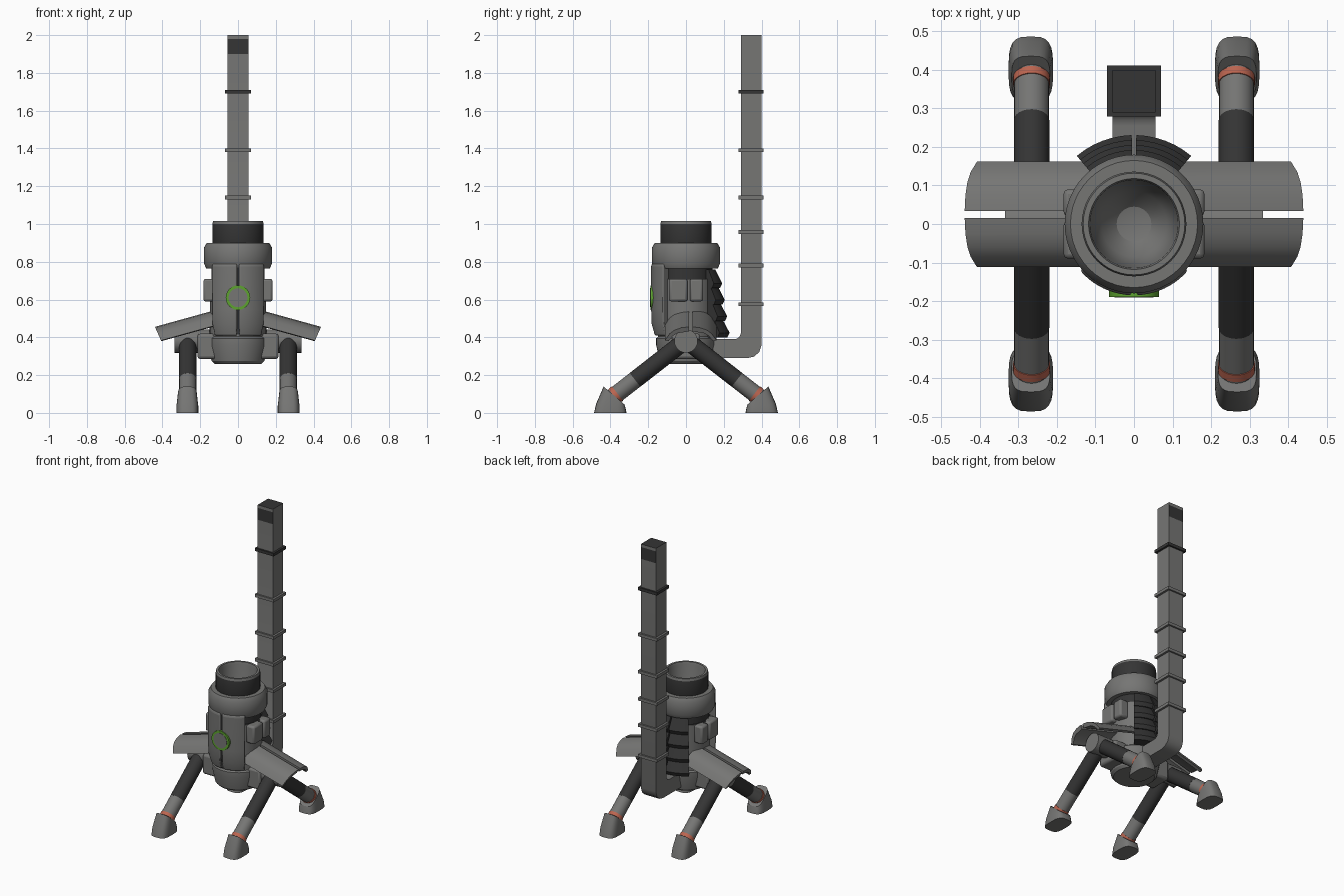
import bpy, bmesh, math
from mathutils import Vector

if "Cube" in bpy.data.objects:
    bpy.data.objects.remove(bpy.data.objects["Cube"])


def material(name, rgb):
    m = bpy.data.materials.new(name)
    m.diffuse_color = (*rgb, 1)
    m.use_nodes = True
    m.node_tree.nodes["Principled BSDF"].inputs["Base Color"].default_value = m.diffuse_color
    return m


GREY = material("grey metal", (0.18, 0.18, 0.175))
DARK = material("dark metal", (0.035, 0.035, 0.035))
ORANGE = material("orange band", (0.50, 0.13, 0.08))
GREEN = material("green glow", (0.11, 0.36, 0.03))


def finish(name, bm, mats, bevel=0.0):
    bmesh.ops.recalc_face_normals(bm, faces=bm.faces)
    me = bpy.data.meshes.new(name)
    bm.to_mesh(me)
    bm.free()
    ob = bpy.data.objects.new(name, me)
    bpy.context.collection.objects.link(ob)
    for m in mats:
        me.materials.append(m)
    if bevel:
        b = ob.modifiers.new("bevel", 'BEVEL')
        b.width, b.segments = bevel, 2
    return ob


def loft(name, rings, mat, bevel=0.0):
    """Skin between closed rings, with end caps."""
    bm = bmesh.new()
    vs = [[bm.verts.new(p) for p in r] for r in rings]
    n = len(rings[0])
    for a, b in zip(vs, vs[1:]):
        for i in range(n):
            j = (i + 1) % n
            bm.faces.new((a[i], a[j], b[j], b[i]))
    bm.faces.new(vs[0])
    bm.faces.new(vs[-1])
    return finish(name, bm, [mat], bevel)


def lathe(name, prof, mats, idx=None, steps=48):
    """Full turn of an (r, z) profile; idx gives a material per segment."""
    bm = bmesh.new()
    rows = []
    for r, z in prof:
        if r == 0:
            rows.append([bm.verts.new((0, 0, z))] * steps)
        else:
            rows.append([bm.verts.new((r * math.cos(t), r * math.sin(t), z))
                         for t in (2 * math.pi * i / steps for i in range(steps))])
    for k, (a, b) in enumerate(zip(rows, rows[1:])):
        for i in range(steps):
            j = (i + 1) % steps
            f = bm.faces.new(list(dict.fromkeys((a[i], a[j], b[j], b[i]))))
            f.material_index = idx[k] if idx else 0
    return finish(name, bm, mats)


def arc(name, prof, mat, a0, a1, steps=10, bevel=0.0):
    """Curved plate: closed (r, z) section swept from a0 to a1 degrees."""
    rings = []
    for i in range(steps + 1):
        t = math.radians(a0 + (a1 - a0) * i / steps)
        rings.append([(r * math.cos(t), r * math.sin(t), z) for r, z in prof])
    return loft(name, rings, mat, bevel)


def rod(name, p, q, r, mat, steps=24):
    p, q = Vector(p), Vector(q)
    rot = (q - p).to_track_quat('Z', 'Y')
    circ = [rot @ Vector((r * math.cos(t), r * math.sin(t), 0))
            for t in (2 * math.pi * i / steps for i in range(steps))]
    return loft(name, [[p + c for c in circ], [q + c for c in circ]], mat)


def box(name, lo, hi, mat, bevel=0.0):
    (a, b, c), (d, e, f) = lo, hi
    return loft(name, [[(a, b, z), (d, b, z), (d, e, z), (a, e, z)] for z in (c, f)], mat, bevel)


# Base bowl, core, collar and hollow muzzle
lathe("base_bowl", [(0, .26), (.125, .26), (.14, .275), (.158, .36), (.158, .395), (.14, .41), (0, .41)], [GREY])
lathe("core", [(0, .40), (.148, .40), (.148, .71), (.14, .71), (.14, .79), (0, .79)], [GREY, DARK], [0, 0, 1, 1, 1])
lathe("collar", [(.12, .765), (.168, .765), (.18, .79), (.18, .875), (.165, .90), (.12, .90)], [GREY])
lathe("muzzle", [(.13, .88), (.136, .90), (.136, 1.0), (.132, 1.015), (.118, 1.015), (.114, 1.0),
                 (.108, .92), (.085, .85), (.045, .81), (0, .80)],
      [GREY, DARK], [1, 1, 0, 0, 0, 0, 0, 0, 0])

# Front armour, split down the middle
panel = [(.13, .41), (.165, .41), (.182, .47), (.185, .55), (.185, .78), (.175, .795), (.13, .795)]
for a0, a1, side in ((-139, -92, "left"), (-88, -41, "right")):
    arc("front_panel_" + side, panel, GREY, a0, a1, 10, .006)
box("front_panel_seam", (-.01, -.17, .42), (.01, -.12, .78), DARK)

# Round green lamp
rod("lamp_ring", (0, -.15, .61), (0, -.189, .61), .065, GREEN, 32)
rod("lamp_face", (0, -.15, .61), (0, -.191, .61), .05, GREY, 32)

# Rear cooling slats: four stacked rows in two columns
for i in range(4):
    top, r = .76 - .087 * i, .18 + .013 * i
    slat = [(.125, top), (.155 + .012 * i, top), (r + .012, top - .075), (r, top - .10), (.125, top - .10)]
    for a0, a1, side in ((50, 88.5, "right"), (91.5, 130, "left")):
        arc(f"rear_slat_{side}_{i}", slat, DARK, a0, a1, 6)
lathe("rear_core", [(.15, .41), (.15, .50)], [GREY])

# Sides: armour blocks, leg mounts, fenders
TILT = math.radians(15.5)
ARCH = [(.009, 0), (.05, -.005), (.085, -.018), (.11, -.038), (.137, -.078)]
UNDER = [(.118, -.082), (.095, -.052), (.07, -.036), (.009, -.026)]
for s, side in ((1, "right"), (-1, "left")):
    for y0, y1, end in ((-.09, .008, "front"), (.02, .09, "rear")):
        xs = sorted((s * .12, s * .183))
        box(f"side_block_{side}_{end}", (xs[0], y0, .59), (xs[1], y1, .71), GREY, .012)
    xs = sorted((s * .08, s * .215))
    box("leg_mount_" + side, (xs[0], -.075, .285), (xs[1], .075, .42), GREY, .015)
    rod("hub_" + side, (s * .15, 0, .38), (s * .335, 0, .38), .062, GREY)
    for e, end in ((1, "rear"), (-1, "front")):
        rings = []
        for u, skew in ((.0, 0), (.335, .15)):
            ring = []
            for y, h in ARCH + UNDER:
                v = u + skew * h
                ring.append((s * (.117 + v * math.cos(TILT) + h * math.sin(TILT)), .025 + e * y,
                             .545 - v * math.sin(TILT) + h * math.cos(TILT)))
            rings.append(ring)
        loft(f"fender_{side}_{end}", rings, GREY)

        # Leg: dark upper, grey lower, orange band, wedge foot
        def at(y):
            return (s * .266, e * y, .385 - .778 * y)
        leg = f"leg_{side}_{end}"
        rod(leg + "_upper", at(0), at(.27), .046, DARK)
        rod(leg + "_lower", at(.27), at(.41), .0455, GREY)
        rod(leg + "_band", at(.363), at(.381), .048, ORANGE)
        bottom, mid, cap = [], [], []
        for i in range(24):
            t = 2 * math.pi * i / 24
            c, d = math.cos(t), math.sin(t)
            c = math.copysign(abs(c) ** .6, c)
            d = math.copysign(abs(d) ** .6, d)
            bottom.append((s * (.268 + .058 * c), e * (.401 + .086 * d), 0))
            mid.append((s * (.268 + .058 * c), e * (.397 + .078 * d), .022 + .014 * (d + 1)))
            y = .381 + .055 * d
            cap.append((s * (.268 + .05 * c), e * y, .045 + .86 * (y - .326)))
        loft(leg + "_foot", [bottom, mid, cap], GREY)

# Square rear pipe with a bend; dark scorch near the top
outer = [(.12, .29), (.325, .29), (.36, .298), (.388, .322), (.40, .36), (.40, 1.9), (.40, 1.98), (.40, 2)]
inner = [(.12, .39), (.255, .39), (.27, .393), (.283, .403), (.29, .42), (.29, 1.9), (.29, 1.98), (.29, 2)]
pipe = loft("rear_pipe", [[(-.056, *o), (.056, *o), (.056, *i), (-.056, *i)] for o, i in zip(outer, inner)], GREY)
pipe.data.materials.append(DARK)
for f in pipe.data.polygons:
    if f.normal.z > .9 and f.center.z > 1.9 or 1.9 < f.center.z < 1.98 and abs(f.normal.y) > .5:
        f.material_index = 1
for i, z in enumerate((.575, .78, .957, 1.14, 1.39, 1.70)):
    box(f"pipe_band_{i}", (-.07, .279, z - .01), (.07, .411, z + .01), DARK if z > 1.6 else GREY)

# Smooth curved faces, keep edges sharp
bpy.ops.object.select_all(action='SELECT')
bpy.context.view_layer.objects.active = pipe
bpy.ops.object.shade_smooth_by_angle(angle=math.radians(32))
